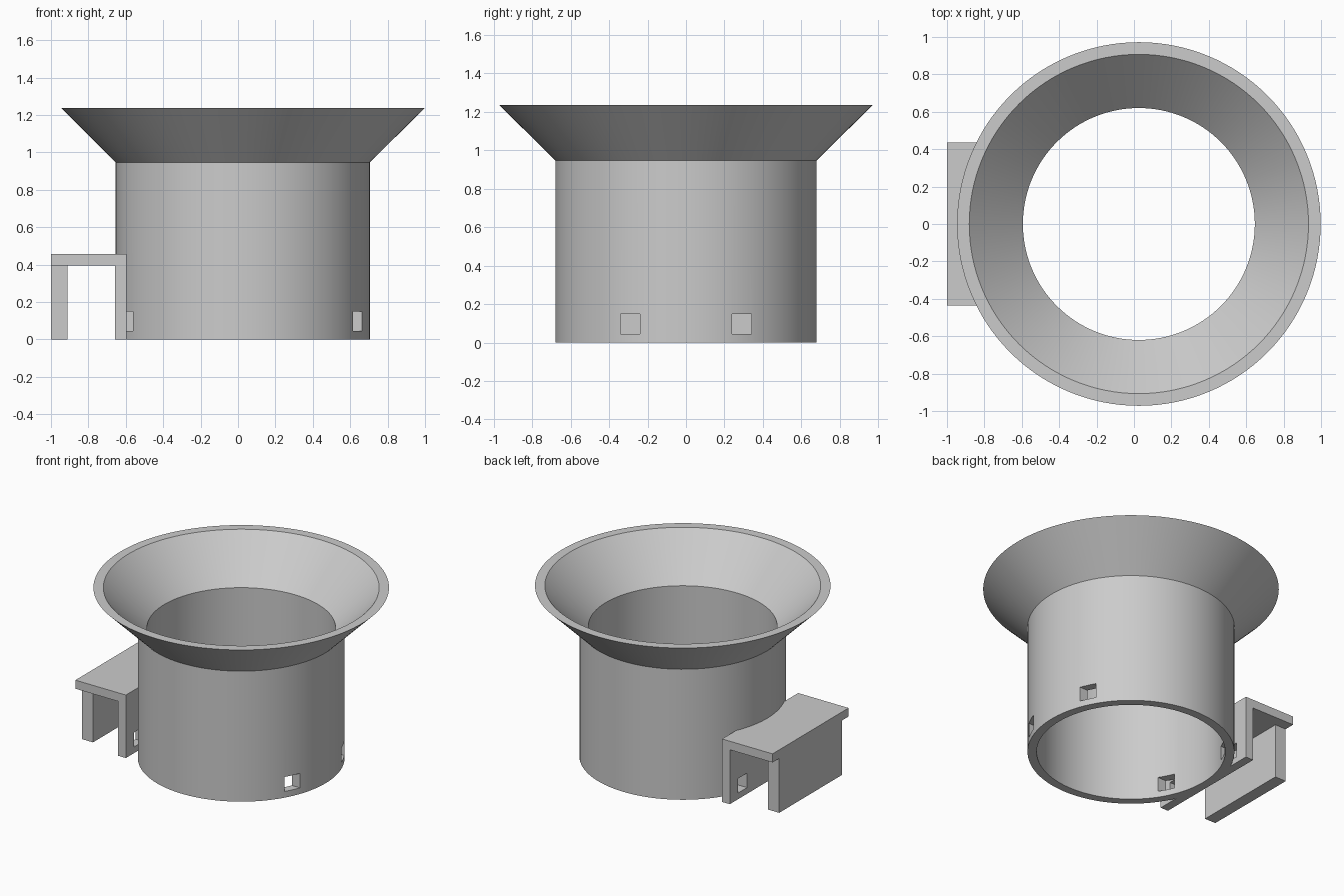
import bpy, bmesh, math
from mathutils import Vector

cube = bpy.data.objects.get("Cube")
if cube:
    bpy.data.objects.remove(cube, do_unlink=True)

CENTRE_X = 0.026
SEGMENTS = 128

grey = bpy.data.materials.new("light_grey")
grey.use_nodes = True
colour = (0.6, 0.6, 0.6, 1)
grey.diffuse_color = colour
grey.node_tree.nodes["Principled BSDF"].inputs["Base Color"].default_value = colour


def add_object(name, bm):
    bmesh.ops.recalc_face_normals(bm, faces=bm.faces)
    mesh = bpy.data.meshes.new(name)
    bm.to_mesh(mesh)
    bm.free()
    mesh.materials.append(grey)
    obj = bpy.data.objects.new(name, mesh)
    bpy.context.collection.objects.link(obj)
    return obj


def box(name, low, high):
    low, high = Vector(low), Vector(high)
    bm = bmesh.new()
    bmesh.ops.create_cube(bm, size=1)
    for v in bm.verts:
        v.co = (low + high) / 2 + v.co * (high - low)
    return add_object(name, bm)


def lathe(name, profile):
    bm = bmesh.new()
    verts = [bm.verts.new((r, 0, z)) for r, z in profile]
    edges = [bm.edges.new((v, verts[i - 1])) for i, v in enumerate(verts)]
    bmesh.ops.spin(bm, geom=verts + edges, cent=(0, 0, 0), axis=(0, 0, 1),
                   angle=math.tau, steps=SEGMENTS, use_duplicate=False)
    bmesh.ops.remove_doubles(bm, verts=bm.verts, dist=1e-4)
    bmesh.ops.translate(bm, verts=bm.verts, vec=(CENTRE_X, 0, 0))
    return add_object(name, bm)


def select(obj):
    bpy.ops.object.select_all(action='DESELECT')
    obj.select_set(True)
    bpy.context.view_layer.objects.active = obj


def cut(obj, cutter):
    select(obj)
    mod = obj.modifiers.new("hole", 'BOOLEAN')
    mod.operation = 'DIFFERENCE'
    mod.solver = 'EXACT'
    mod.object = cutter
    bpy.ops.object.modifier_apply(modifier=mod.name)


# Hollow tube flaring into a funnel
funnel = lathe("funnel_tube", [(0.62, 0), (0.68, 0), (0.68, 0.947),
                               (0.972, 1.237), (0.907, 1.237), (0.62, 0.947)])

# Side bracket: top plate, shorter outer wall, inner wall merged with the tube
box("bracket_top", (-1, -0.436, 0.395), (-0.595, 0.436, 0.457))
box("bracket_outer_wall", (-1, -0.36, 0), (-0.912, 0.36, 0.395))
inner_wall = box("bracket_inner_wall", (-0.657, -0.436, 0), (-0.595, 0.436, 0.395))

# Square holes running straight through the tube and the inner wall
for side in (-1, 1):
    y = side * 0.29
    cutter = box("hole_cutter", (-0.8, y - 0.052, 0.045), (0.9, y + 0.052, 0.15))
    cutter.hide_render = True
    for part in (funnel, inner_wall):
        cut(part, cutter)
    bpy.data.objects.remove(cutter, do_unlink=True)

select(funnel)
bpy.ops.object.shade_smooth_by_angle(angle=math.radians(30))
